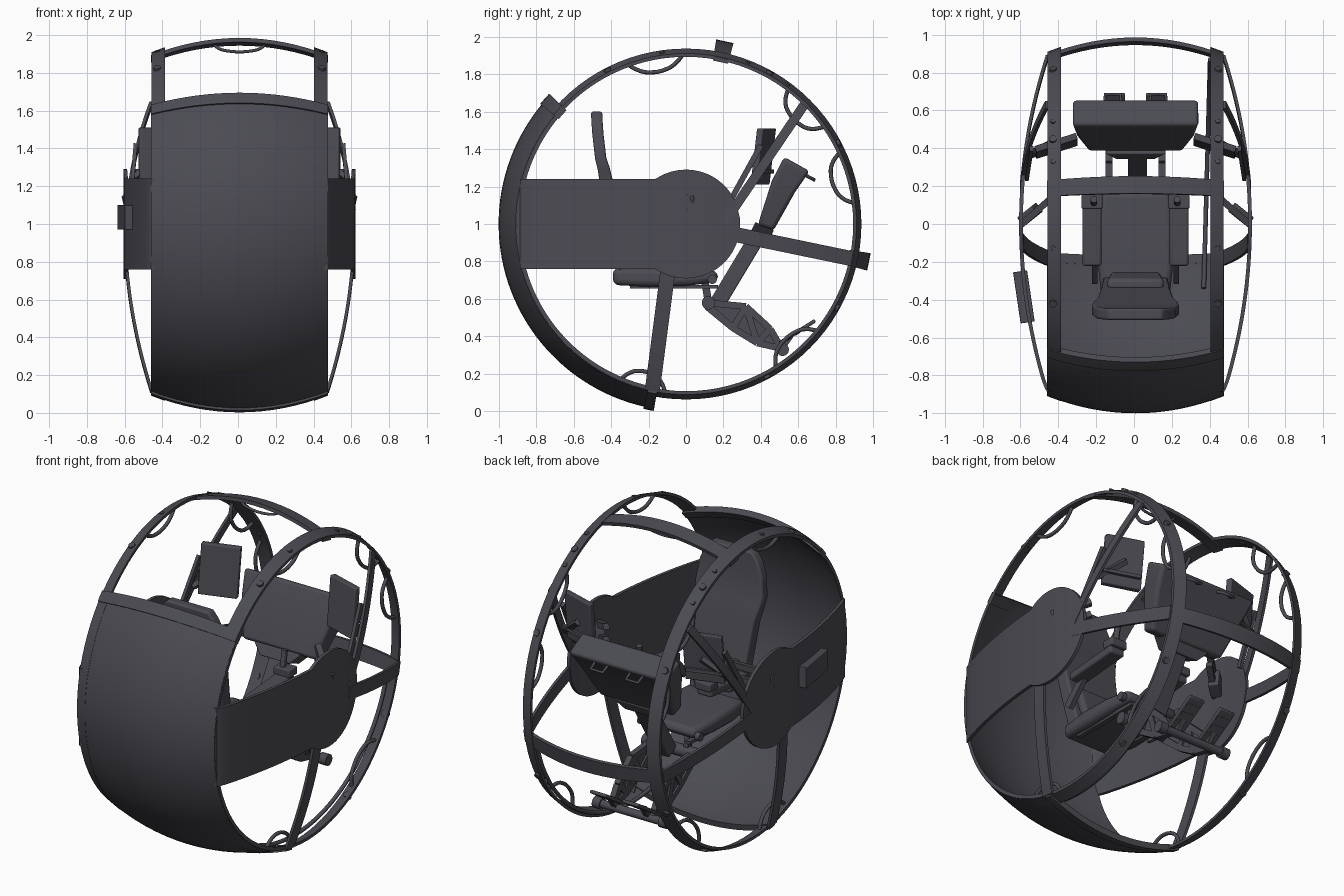
import bpy, bmesh
from math import sin, cos, sqrt, radians, pi
from mathutils import Vector as V

if "Cube" in bpy.data.objects:
    bpy.data.objects.remove(bpy.data.objects["Cube"])

X0 = 0.008                      # the body sits slightly right of x = 0
mat = bpy.data.materials.new("dark slate grey")
mat.diffuse_color = (0.07, 0.07, 0.085, 1)
mat.use_nodes = True
mat.node_tree.nodes["Principled BSDF"].inputs["Base Color"].default_value = mat.diffuse_color


def finish(name, bm, bevel=0):
    bmesh.ops.recalc_face_normals(bm, faces=bm.faces)
    me = bpy.data.meshes.new(name)
    bm.to_mesh(me)
    bm.free()
    me.materials.append(mat)
    ob = bpy.data.objects.new(name, me)
    ob.location.x = X0
    bpy.context.collection.objects.link(ob)
    if bevel:
        m = ob.modifiers.new("bevel", "BEVEL")
        m.width, m.segments, m.limit_method, m.angle_limit = bevel, 3, "ANGLE", radians(40)
    return ob


def sweep(name, sections, closed=False, bevel=0):
    """Skin a row of equal closed cross-sections."""
    bm = bmesh.new()
    rows = [[bm.verts.new(p) for p in s] for s in sections]
    n = len(rows[0])
    for i in range(len(rows) if closed else len(rows) - 1):
        a, b = rows[i], rows[(i + 1) % len(rows)]
        for j in range(n):
            k = (j + 1) % n
            bm.faces.new((a[j], a[k], b[k], b[j]))
    if not closed:
        bm.faces.new(rows[0])
        bm.faces.new(rows[-1])
    return finish(name, bm, bevel)


def beam(name, p, q, w, t, bevel=0, side=(1, 0, 0)):
    """Box from p to q, w wide along side and t thick."""
    p, q = V(p), V(q)
    d = (q - p).normalized()
    n = d.cross(V(side)).normalized()
    u = n.cross(d)
    offs = [u * w / 2 * a + n * t / 2 * b for a, b in ((1, 1), (-1, 1), (-1, -1), (1, -1))]
    return sweep(name, [[c + o for o in offs] for c in (p, q)], bevel=bevel)


def cyl(name, p, q, r, n=20):
    p, q = V(p), V(q)
    d = (q - p).normalized()
    u = d.orthogonal().normalized()
    w = d.cross(u)
    return sweep(name, [[c + (u * cos(2 * pi * i / n) + w * sin(2 * pi * i / n)) * r
                         for i in range(n)] for c in (p, q)])


def tube(name, pts, r, smooth=True):
    cu = bpy.data.curves.new(name, "CURVE")
    cu.dimensions, cu.bevel_depth, cu.bevel_resolution, cu.use_fill_caps = "3D", r, 2, True
    cu.resolution_u = 6
    if smooth:
        sp = cu.splines.new("BEZIER")
        sp.bezier_points.add(len(pts) - 1)
        for b, p in zip(sp.bezier_points, pts):
            b.co = p
            b.handle_left_type = b.handle_right_type = "AUTO"
    else:
        sp = cu.splines.new("POLY")
        sp.points.add(len(pts) - 1)
        for b, p in zip(sp.points, pts):
            b.co = (*p, 1)
    cu.materials.append(mat)
    ob = bpy.data.objects.new(name, cu)
    ob.location.x = X0
    bpy.context.collection.objects.link(ob)


def polar(x, r, deg):
    return (x, r * cos(radians(deg)), 1 + r * sin(radians(deg)))


def barrel(x):                  # radius of the drum at x
    return 1 - 0.42 * x * x


def bulge(r):                   # half width of the side at radius r
    return 0.615 - 0.145 * (r / 0.91) ** 2


# curved front shell with slightly raised rims
xs = [-0.468 + 0.936 * i / 16 for i in range(17)]


def shell(name, a0, a1, n, out, thick):
    sweep(name, [[polar(x, barrel(x) + out, a0 + (a1 - a0) * i / n) for x in xs] +
                 [polar(x, barrel(x) + out - thick, a0 + (a1 - a0) * i / n) for x in reversed(xs)]
                 for i in range(n + 1)])


shell("front_shell", 136.6, 260, 48, 0, 0.022)
shell("shell_upper_rim", 136.4, 140.5, 4, 0.008, 0.036)
shell("shell_lower_rim", 257, 260.2, 4, 0.012, 0.036)

# cross bars between the rings
for name, ang in (("top_cross_bar", 78), ("back_cross_bar", -11.7)):
    h = 2.7
    sweep(name, [[polar(x, barrel(x) - 0.002, ang - h), polar(x, barrel(x) - 0.002, ang + h),
                  polar(x, barrel(x) - 0.024, ang + h), polar(x, barrel(x) - 0.024, ang - h)] for x in xs])
tube("top_bar_handle", [polar(x, r, 78) for x, r in
     ((-0.14, 0.975), (-0.11, 0.95), (-0.05, 0.935), (0.05, 0.935), (0.11, 0.95), (0.14, 0.975))], 0.008)

for s, side in ((-1, "left"), (1, "right")):
    # main ring
    prof = ((0.395, 0.936), (0.465, 0.91), (0.465, 0.892), (0.395, 0.918))
    sweep(side + "_ring", [[polar(s * x, r, 360 * i / 96) for x, r in prof] for i in range(96)], True)
    # bolts on the ring
    for a in (117, 61, 28, -29, -62):
        cyl(side + "_ring_bolt", polar(s * 0.433, 0.9, a), polar(s * 0.436, 0.932, a), 0.02, 12)
    for a in (54, 69, 98):
        cyl(side + "_ring_latch", polar(s * 0.433, 0.9, a), polar(s * 0.435, 0.928, a), 0.014, 6)
    # grab handles inside the ring
    for a0, a1, r in ((110, 91, 0.835), (53, 35, 0.81), (25, 7, 0.82), (-39, -58, 0.82), (-97, -113, 0.825)):
        d = a1 - a0
        tube(side + "_grab_handle", [polar(s * 0.43, rr, a0 + d * f) for f, rr in
             ((0, 0.905), (0.12, r + 0.03), (0.3, r), (0.7, r), (0.88, r + 0.03), (1, 0.905))], 0.011)
    # side panel ending in a round hub
    secs = []
    for i in range(61):
        y = -0.895 + i * 1.184 / 60
        c = sqrt(max(0.29 ** 2 - y * y, 0.0004))
        z = c if y > 0 else max(0.24, c)
        x = min(bulge(y), 0.468 + (y + 0.895) * 0.4)
        y = max(y, -0.885)
        secs.append([(s * x, y, 1 - z), (s * x, y, 1 + z), (s * (x - 0.02), y, 1 + z), (s * (x - 0.02), y, 1 - z)])
    sweep(side + "_side_panel", secs)
    # curved spokes from the hub to the ring
    for nm, p, q, w in (("back_spoke", (0.2, 0.957), (0.885, 0.815), 0.08),
                        ("lower_spoke", (-0.09, 0.8), (-0.18, 0.11), 0.08),
                        ("upper_spoke", (0.2, 1.0), (0.63, 1.635), 0.05)):
        p, q = V((0, *p)), V((0, *q))
        n = V((1, 0, 0)).cross((q - p).normalized()) * w / 2
        secs = []
        for i in range(17):
            c = p.lerp(q, i / 16)
            x = bulge(sqrt(c.y ** 2 + (c.z - 1) ** 2))
            secs.append([V((s * (x + e), 0, 0)) + c + n * k
                         for e, k in ((0.002, 1), (0.002, -1), (-0.015, -1), (-0.015, 1))])
        sweep(f"{side}_{nm}", secs)
    # side screens on brackets
    a, b = V((s * 0.31, 0.435, 0)), V((s * 0.53, 0.365, 0))
    u = (b - a)
    n = V((-u.y, u.x, 0)).normalized() * 0.018
    secs = []
    for z, dy in ((1.21, -0.005), (1.51, 0.03)):
        o = V((0, dy, z))
        secs.append([a + n + o, b + n + o, b - n + o, a - n + o])
    sweep(side + "_side_screen", secs, bevel=0.006)
    beam(side + "_screen_arm", (s * 0.42, 0.44, 1.36), (s * 0.565, 0.36, 1.24), 0.03, 0.03)
    beam(side + "_screen_brace", (s * 0.575, 0.24, 1.13), (s * 0.55, 0.4, 1.42), 0.02, 0.03)
    beam(side + "_screen_link", (s * 0.33, 0.46, 1.28), (s * 0.57, 0.38, 1.28), 0.02, 0.02, side=(0, 0, 1))
    # struts on the inside of the hub
    for z in (1.06, 1.14):
        beam(side + "_hub_strut", (s * 0.6, 0.0, z), (s * 0.43, 0.15, z + 0.08), 0.035, 0.035, side=(0, 0, 1))
    beam(side + "_hub_block", (s * 0.595, 0.02, 1.09), (s * 0.52, 0.08, 1.12), 0.12, 0.06, 0.006, side=(0, 0, 1))
    # armrest with hand control
    beam(side + "_armrest", (s * 0.23, -0.22, 0.96), (s * 0.23, 0.14, 0.99), 0.1, 0.05, 0.012)
    beam(side + "_armrest_post", (s * 0.215, -0.3, 0.82), (s * 0.215, -0.17, 0.96), 0.03, 0.05)
    beam(side + "_control_box", (s * 0.23, 0.08, 1.03), (s * 0.23, 0.16, 1.03), 0.11, 0.05, 0.008)
    cyl(side + "_joystick", (s * 0.22, 0.11, 1.04), (s * 0.22, 0.13, 1.15), 0.018, 12)
    # truss leg frame
    x = s * 0.14
    path = [(0.11, 0.58), (0.32, 0.56), (0.45, 0.44), (0.51, 0.335), (0.38, 0.365), (0.25, 0.445), (0.11, 0.56)]
    web = [(0.11, 0.57), (0.25, 0.445), (0.32, 0.56), (0.38, 0.365), (0.45, 0.44)]
    for line in (path, web):
        for p, q in zip(line, line[1:]):
            beam(side + "_truss_bar", (x, *p), (x, *q), 0.035, 0.035)
    sweep(side + "_truss_plate", [[(xx, *p) for p in path] for xx in (x - 0.006, x + 0.006)])
    # pedal
    beam(side + "_pedal", (s * 0.11, 0.5, 0.365), (s * 0.11, 0.69, 0.485), 0.11, 0.02, 0.008)
    for f in (0.25, 0.5, 0.75):
        y, z = 0.5 + 0.19 * f, 0.365 + 0.12 * f
        beam(side + "_pedal_grip", (s * 0.11, y - 0.012, z - 0.015), (s * 0.11, y + 0.012, z), 0.08, 0.012)
    beam(side + "_pedal_stem", (s * 0.11, 0.5, 0.32), (s * 0.11, 0.56, 0.405), 0.03, 0.03)
    cyl(side + "_foot_bar_end", (s * 0.2, 0.515, 0.33), (s * 0.25, 0.515, 0.33), 0.034)
    # handle on the back of the main console
    hx = s * 0.12
    tube(side + "_console_handle", [(hx - 0.045, 0.62, 1.27), (hx - 0.04, 0.685, 1.235),
                                    (hx + 0.04, 0.685, 1.235), (hx + 0.045, 0.62, 1.27)], 0.009, False)

# foot bars and pivot
cyl("pivot_bar", (-0.19, 0.12, 0.58), (0.19, 0.12, 0.58), 0.036)
cyl("foot_bar", (-0.22, 0.515, 0.33), (0.22, 0.515, 0.33), 0.024)
# cable pipe following the lower right ring
tube("cable_pipe", [polar(0.37 + 0.025 * cos(radians(a)), 0.905, a) for a in range(-112, -15, 8)], 0.012)
# box on the left side
beam("side_box", (-0.57, -0.52, 1.035), (-0.61, -0.25, 1.035), 0.13, 0.075, 0.004, side=(0, 0, 1))


def slab(name, rows, bevel):
    """Rows of (y, z, half width, dy, dz): slab following a path."""
    sweep(name, [[(-w, y - dy, z - dz), (w, y - dy, z - dz), (w, y + dy, z + dz), (-w, y + dy, z + dz)]
                 for y, z, w, dy, dz in rows], bevel=bevel)


# seat
slab("seat_pan", [(-0.39, 0.72, 0.18, 0, 0.045), (-0.2, 0.715, 0.2, 0, 0.05), (0.0, 0.715, 0.2, 0, 0.045),
                  (0.17, 0.72, 0.18, 0, 0.03)], 0.03)
slab("seat_back", [(-0.32, 0.74, 0.17, 0.04, 0.01), (-0.37, 0.95, 0.18, 0.04, 0.008),
                   (-0.42, 1.2, 0.2, 0.036, 0.008), (-0.44, 1.3, 0.225, 0.032, 0.004),
                   (-0.455, 1.35, 0.23, 0.03, 0.002), (-0.47, 1.48, 0.21, 0.03, 0),
                   (-0.475, 1.55, 0.18, 0.03, 0), (-0.477, 1.6, 0.14, 0.03, 0)], 0.012)
slab("lumbar_cushion", [(-0.28, 0.8, 0.13, 0.03, 0), (-0.32, 0.98, 0.15, 0.03, 0)], 0.02)
for s in (-1, 1):
    beam("seat_rail", (s * 0.14, -0.3, 0.665), (s * 0.14, 0.17, 0.665), 0.03, 0.02)
    cyl("seat_pivot", (s * 0.18, 0.14, 0.705), (s * 0.21, 0.14, 0.705), 0.025)
    beam("seat_support", (s * 0.1, 0.1, 0.7), (s * 0.1, 0.12, 0.58), 0.03, 0.04)

# column and main console
beam("column", (0.01, 0.17, 0.58), (0.01, 0.41, 0.98), 0.1, 0.085, 0.008)
slab("console_bracket", [(0.39, 0.93, 0.1, 0.05, -0.02), (0.42, 0.99, 0.16, 0.05, -0.02)], 0.006)
slab("main_console", [(0.425, 0.98, 0.25, 0.042, -0.015), (0.52, 1.2, 0.31, 0.062, -0.03),
                      (0.592, 1.32, 0.335, 0.068, -0.038)], 0.02)
beam("console_screen", (0, 0.4, 1.02), (0, 0.505, 1.31), 0.5, 0.008)

# smooth shading with sharp edges kept
for ob in bpy.data.objects:
    if ob.type == "MESH":
        ob.select_set(True)
        bpy.context.view_layer.objects.active = ob
bpy.ops.object.shade_smooth_by_angle(angle=radians(30))
